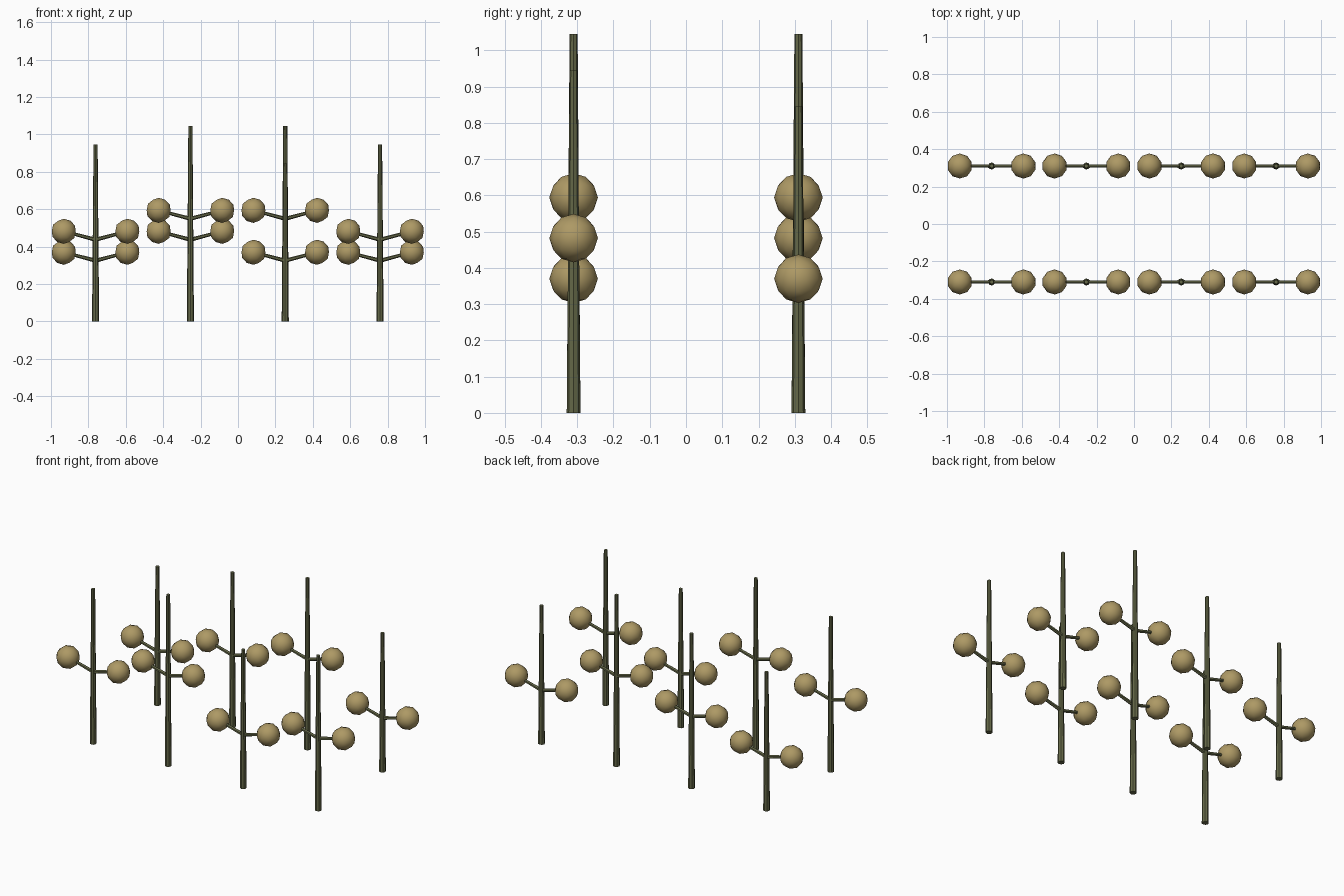
import bpy
from mathutils import Vector

cube = bpy.data.objects.get("Cube")
if cube:
    bpy.data.objects.remove(cube, do_unlink=True)


def make_material(name, rgb):
    mat = bpy.data.materials.new(name)
    mat.use_nodes = True
    color = (*rgb, 1)
    mat.diffuse_color = color
    mat.node_tree.nodes["Principled BSDF"].inputs["Base Color"].default_value = color
    return mat


STEM = make_material("olive green", (0.13, 0.14, 0.065))
FRUIT = make_material("dry straw", (0.42, 0.32, 0.13))


def finish(name, mat):
    obj = bpy.context.object
    obj.name = name
    obj.data.materials.append(mat)
    bpy.ops.object.shade_smooth_by_angle(angle=0.7)


def rod(name, start, end, r1, r2, sides=8):
    start, end = Vector(start), Vector(end)
    axis = end - start
    bpy.ops.mesh.primitive_cone_add(
        vertices=sides, radius1=r1, radius2=r2, depth=axis.length,
        location=(start + end) / 2,
        rotation=axis.to_track_quat("Z", "Y").to_euler())
    finish(name, STEM)


def plant(x, y, height):
    # Upright tapered stem
    rod("stem", (x, y, 0), (x, y, height), 0.019, 0.011)
    # Branch pair, each tipped with a round seed head
    joint = 0.325 + (height - 0.845) * 1.12
    for side, label in ((1, "left"), (-1, "right")):
        tip = (x + side * 0.17, y, joint + 0.045)
        rod(label + "_branch", (x, y, joint), tip, 0.011, 0.008, 6)
        bpy.ops.mesh.primitive_ico_sphere_add(subdivisions=2, radius=0.067, location=tip)
        finish(label + "_seed_head", FRUIT)


# Two rows of four plants, in three sizes
SHORT, MEDIUM, TALL = 0.845, 0.945, 1.045
rows = {-0.31: (MEDIUM, TALL, SHORT, MEDIUM),
        0.31: (SHORT, MEDIUM, TALL, SHORT)}
for y, heights in rows.items():
    for i, height in enumerate(heights):
        plant((i - 1.5) * 0.507 - 0.001, y, height)
